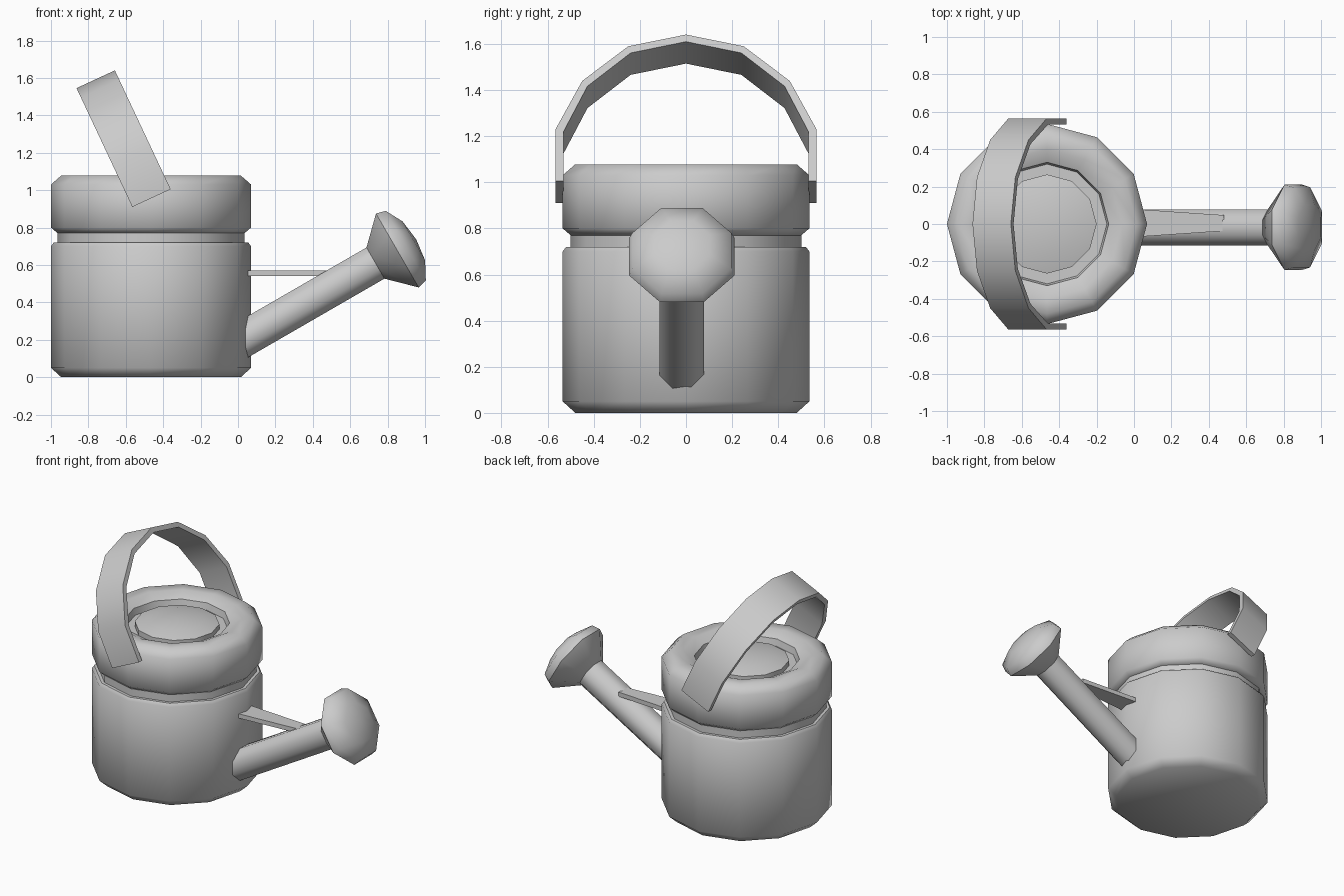
import bpy, bmesh, math
from mathutils import Vector, Matrix

if "Cube" in bpy.data.objects:
    bpy.data.objects.remove(bpy.data.objects["Cube"])


def finish(name, bm, angle=50):
    bmesh.ops.recalc_face_normals(bm, faces=bm.faces[:])
    me = bpy.data.meshes.new(name)
    bm.to_mesh(me)
    bm.free()
    ob = bpy.data.objects.new(name, me)
    bpy.context.collection.objects.link(ob)
    bpy.ops.object.select_all(action='DESELECT')
    ob.select_set(True)
    bpy.context.view_layer.objects.active = ob
    bpy.ops.object.shade_smooth_by_angle(angle=math.radians(angle))
    return ob


def lathe(name, profile, sides, matrix, phase=0.0, angle=50):
    """Revolve (radius, height) points around local z, with poles at radius 0."""
    bm = bmesh.new()
    rings = []
    for r, z in profile:
        if r == 0:
            rings.append([bm.verts.new((0, 0, z))] * sides)
        else:
            rings.append([bm.verts.new((r * math.cos(phase + math.tau * i / sides),
                                        r * math.sin(phase + math.tau * i / sides), z))
                          for i in range(sides)])
    for a, b in zip(rings, rings[1:]):
        for i in range(sides):
            j = (i + 1) % sides
            bm.faces.new(list(dict.fromkeys((a[i], a[j], b[j], b[i]))))
    bm.transform(matrix)
    return finish(name, bm, angle)


upright = Matrix.Translation((-0.465, 0, 0))

# Can body with bevelled base, shoulder and recessed neck
lathe("can_body", [(0, 0), (0.48, 0), (0.535, 0.05), (0.535, 0.70), (0.52, 0.72),
                   (0.50, 0.72), (0.50, 0.80), (0, 0.80)], 12, upright)

# Thick rounded rim ring with a sunken floor
lathe("top_rim", [(0, 0.77), (0.50, 0.77), (0.535, 0.80), (0.535, 1.03), (0.48, 1.078),
                  (0.40, 1.078), (0.33, 1.045), (0.32, 1.0), (0, 1.0)], 12, upright)

# Domed cap in the middle of the rim
lathe("centre_cap", [(0, 0.99), (0.265, 0.99), (0.265, 1.035), (0.17, 1.06), (0, 1.07)],
      12, upright)

# Spout axis: rises 30 degrees towards +x, flats facing up and sideways
slant = Matrix.Translation((0.735, -0.018, 0.61)) @ Matrix.Rotation(math.radians(60), 4, 'Y')
eighth = math.pi / 8
lathe("spout", [(0, -0.86), (0.104, -0.86), (0.104, 0.02), (0, 0.02)], 8, slant, eighth)

# Sprinkler rose: flared cone, rim and domed face
lathe("sprinkler_rose", [(0, 0), (0.104, 0), (0.247, 0.135), (0.232, 0.187),
                         (0.13, 0.237), (0, 0.252)], 8, slant, eighth)

# Tapered flat brace between can and spout
bm = bmesh.new()
bmesh.ops.create_cube(bm, size=1)
for v in bm.verts:
    far = v.co.x > 0
    width = 0.085 if far else 0.15
    v.co = Vector((0.48 if far else 0.0, 0.005 + v.co.y * width, 0.555 + v.co.z * 0.03))
finish("spout_brace", bm, 30)

# Carrying handle: faceted strap arch, leaning back
half_outer = [(0.565, 0), (0.565, 0.25), (0.45, 0.48), (0.25, 0.646)]
half_inner = [(0.532, 0), (0.532, 0.235), (0.427, 0.455), (0.24, 0.614)]


def arch(half, top):
    return half + [(0, top)] + [(-y, h) for y, h in reversed(half)]


across = Vector((-0.205, 0, -0.095))
up = Vector((-0.425, 0, 0.905))
base = Vector((-0.36, 0, 1.005))
bm = bmesh.new()
loops = []
for path, k in ((arch(half_outer, 0.702), 0), (arch(half_outer, 0.702), 1),
                (arch(half_inner, 0.668), 1), (arch(half_inner, 0.668), 0)):
    loops.append([bm.verts.new(base + up * h + across * k + Vector((0, y, 0)))
                  for y, h in path])
for a, b in zip(loops, loops[1:] + loops[:1]):
    for i in range(len(a) - 1):
        bm.faces.new((a[i], a[i + 1], b[i + 1], b[i]))
for end in (0, -1):
    bm.faces.new([loop[end] for loop in loops])
finish("carry_handle", bm, 40)
